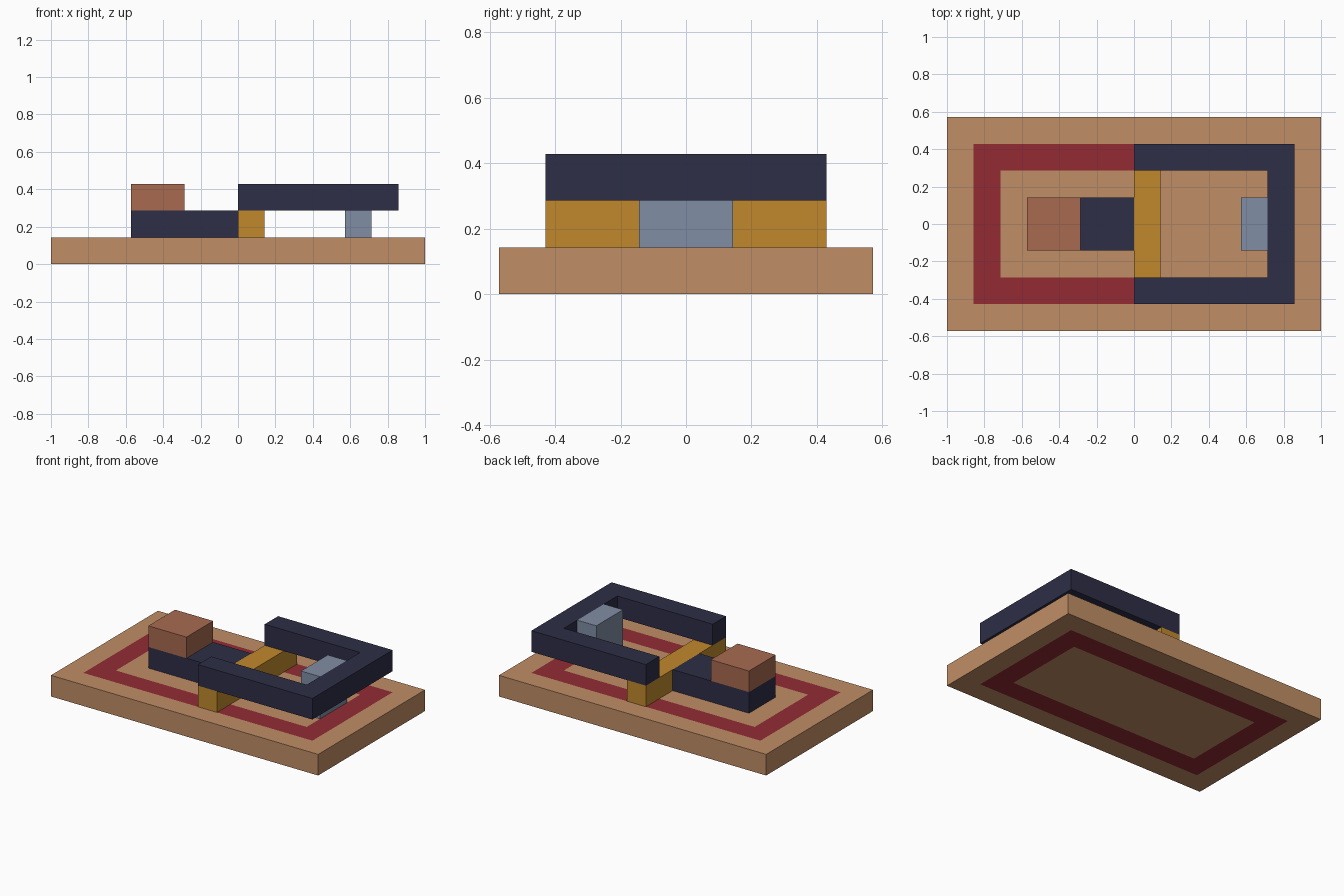
import bpy
import bmesh

cube = bpy.data.objects.get("Cube")
if cube:
    bpy.data.objects.remove(cube, do_unlink=True)

U = 1 / 7  # modelling unit: the base is 14 x 8 x 1 units


def material(name, rgb):
    """Flat material from an 8-bit sRGB colour."""
    lin = [(c / 255 / 12.92) if c < 11 else ((c / 255 + 0.055) / 1.055) ** 2.4 for c in rgb]
    m = bpy.data.materials.new(name)
    m.use_nodes = True
    m.diffuse_color = (*lin, 1)
    bsdf = next(n for n in m.node_tree.nodes if n.type == 'BSDF_PRINCIPLED')
    bsdf.inputs["Base Color"].default_value = (*lin, 1)
    bsdf.inputs["Roughness"].default_value = 0.8
    return m


tan = material("tan", (192, 142, 102))
red = material("dark red", (147, 43, 52))
navy = material("navy", (46, 46, 71))
ochre = material("ochre", (193, 137, 45))
clay = material("clay", (167, 106, 80))
slate = material("slate blue", (128, 141, 164))


def prism(name, outline, z0, z1, *mats, ring=False):
    """Extrude an outline given in units; optionally inset a coloured ring top and bottom."""
    bm = bmesh.new()
    base = bm.faces.new([bm.verts.new((x * U, y * U, z0 * U)) for x, y in outline])
    ext = bmesh.ops.extrude_face_region(bm, geom=[base], use_keep_orig=True)
    verts = [g for g in ext["geom"] if isinstance(g, bmesh.types.BMVert)]
    bmesh.ops.translate(bm, vec=(0, 0, (z1 - z0) * U), verts=verts)
    bmesh.ops.recalc_face_normals(bm, faces=bm.faces)
    if ring:
        for cap in [f for f in bm.faces if abs(f.normal.z) > 0.9]:
            bmesh.ops.inset_region(bm, faces=[cap], thickness=U, use_even_offset=True)
            band = bmesh.ops.inset_region(bm, faces=[cap], thickness=U, use_even_offset=True)
            for f in band["faces"]:
                f.material_index = 1
            cap.material_index = 0
    mesh = bpy.data.meshes.new(name)
    bm.to_mesh(mesh)
    bm.free()
    for m in mats:
        mesh.materials.append(m)
    obj = bpy.data.objects.new(name, mesh)
    bpy.context.collection.objects.link(obj)
    return obj


def box(name, x0, x1, half_y, z0, z1, *mats, **kw):
    outline = [(x0, -half_y), (x1, -half_y), (x1, half_y), (x0, half_y)]
    return prism(name, outline, z0, z1, *mats, **kw)


# Slab with an inlaid rectangular band on both faces
box("base_slab", -7, 7, 4, 0, 1, tan, red, ring=True)

# Low block with a smaller one stacked on its outer end
box("low_block", -4, 0, 1, 1, 2, navy)
box("top_block", -4, -2, 1, 2, 3, clay)

# Cross beam and rear post carrying the raised frame
box("cross_beam", 0, 1, 3, 1, 2, ochre)
box("support_post", 4, 5, 1, 1, 3, slate)

# Raised U-shaped frame, open towards -x
prism("raised_frame",
      [(0, -3), (6, -3), (6, 3), (0, 3), (0, 2), (5, 2), (5, -2), (0, -2)],
      2, 3, navy)
